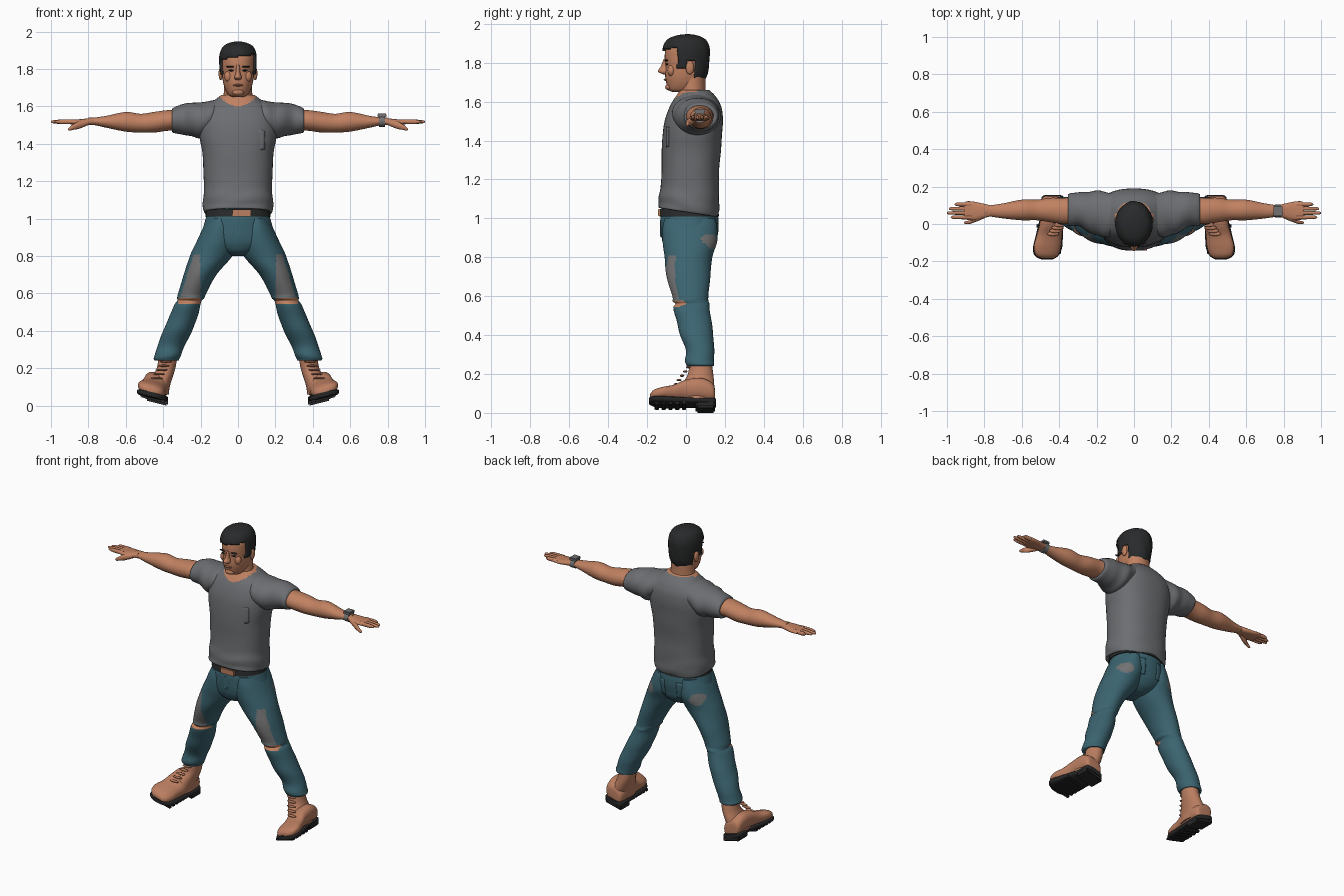
import bpy
import bmesh
import math
from mathutils import Vector

cube = bpy.data.objects.get("Cube")
if cube:
    bpy.data.objects.remove(cube, do_unlink=True)


def material(name, red, green, blue):
    mat = bpy.data.materials.new(name)
    mat.use_nodes = True
    color = (red, green, blue, 1)
    mat.diffuse_color = color
    mat.node_tree.nodes["Principled BSDF"].inputs["Base Color"].default_value = color
    return mat


SKIN = material("skin", .53, .22, .12)
LEATHER = material("tan leather", .5, .21, .12)
SHIRT = material("grey cotton", .15, .155, .165)
DENIM = material("blue denim", .045, .13, .165)
DARK = material("black hair", .022, .023, .024)
RUBBER = material("black rubber", .02, .02, .021)
WORN = material("worn denim", .17, .17, .175)
LIPS = material("lips", .4, .15, .09)


def finish(name, bm, mats, mirror=False, angle=50):
    """Turn a bmesh into a smooth shaded object, optionally mirrored over x."""
    bmesh.ops.recalc_face_normals(bm, faces=bm.faces)
    mesh = bpy.data.meshes.new(name)
    bm.to_mesh(mesh)
    bm.free()
    for mat in mats:
        mesh.materials.append(mat)
    mesh.polygons.foreach_set("use_smooth", [True] * len(mesh.polygons))
    mesh.set_sharp_from_angle(angle=math.radians(angle))
    obj = bpy.data.objects.new(name, mesh)
    bpy.context.collection.objects.link(obj)
    if mirror:
        obj.modifiers.new("Mirror", "MIRROR")
    return obj


def spline(rows, steps):
    """Catmull-Rom interpolation of the section rows."""
    for i in range(len(rows) - 1):
        quad = [rows[max(i - 1, 0)], rows[i], rows[i + 1], rows[min(i + 2, len(rows) - 1)]]
        for k in range(steps):
            t = k / steps
            yield [b + t / 2 * (c - a + t * (2*a - 5*b + 4*c - d + t * (3*(b - c) + d - a)))
                   for a, b, c, d in zip(*quad)]
    yield list(rows[-1])


def sym(*rows):
    """Rows given by a half width become rows centred on x."""
    return [(t, -half, half, low, high) for t, half, low, high in rows]


def loft(name, axis, rows, mats, mirror=False, sides=32, steps=5, power=1.0,
         ripple=None, warp=None, paint=None, keep=None, angle=50):
    """Skin oval sections (position, low, high, low, high) strung along an axis."""
    def curve(value):
        return math.copysign(abs(value) ** power, value)
    bm = bmesh.new()
    rings = []
    for t, a0, a1, b0, b1 in spline(rows, steps):
        ring = []
        for k in range(sides):
            turn = math.tau * k / sides
            grow = 1 + (ripple(t, turn) if ripple else 0)
            a = (a0 + a1) / 2 + (a1 - a0) / 2 * curve(math.cos(turn)) * grow
            b = (b0 + b1) / 2 + (b1 - b0) / 2 * curve(math.sin(turn)) * grow
            co = Vector({"X": (t, a, b), "Y": (a, t, b), "Z": (a, b, t)}[axis])
            if warp:
                warp(co)
            ring.append(bm.verts.new(co))
        rings.append(ring)
    for low, high in zip(rings, rings[1:]):
        for k in range(sides):
            j = (k + 1) % sides
            bm.faces.new((low[k], low[j], high[j], high[k]))
    bm.faces.new(rings[0])
    bm.faces.new(rings[-1])
    if keep:
        out = [f for f in bm.faces if not keep(f.calc_center_median())]
        bmesh.ops.delete(bm, geom=out, context="FACES")
    if paint:
        for f in bm.faces:
            f.material_index = paint(f.calc_center_median())
    return finish(name, bm, mats, mirror, angle)


def ball(name, loc, scale, mat, mirror=False):
    bm = bmesh.new()
    bmesh.ops.create_uvsphere(bm, u_segments=20, v_segments=12, radius=1)
    bmesh.ops.scale(bm, vec=scale, verts=bm.verts)
    bmesh.ops.translate(bm, vec=loc, verts=bm.verts)
    return finish(name, bm, [mat], mirror)


def box(name, loc, size, mat, mirror=False, warp=None):
    bm = bmesh.new()
    bmesh.ops.create_cube(bm, size=1)
    bmesh.ops.scale(bm, vec=size, verts=bm.verts)
    bmesh.ops.translate(bm, vec=loc, verts=bm.verts)
    bmesh.ops.bevel(bm, geom=bm.edges, offset=min(size) / 5, segments=2, affect="EDGES")
    if warp:
        for v in bm.verts:
            warp(v.co)
    return finish(name, bm, [mat], mirror)


def pocket(name, loc, width, height, target, mat, mirror=False):
    """A thin cloth plate wrapped onto a garment."""
    bm = bmesh.new()
    bmesh.ops.create_grid(bm, x_segments=8, y_segments=8, size=.5)
    for v in bm.verts:
        u, w = v.co.x, v.co.y
        drop = .15 * (.5 - abs(u)) if w < -.4 else 0
        v.co = Vector(loc) + Vector((u * width, 0, (w - drop) * height))
    obj = finish(name, bm, [mat])
    wrap = obj.modifiers.new("Wrap", "SHRINKWRAP")
    wrap.target, wrap.offset = target, .004
    obj.modifiers.new("Thickness", "SOLIDIFY").thickness = .006
    if mirror:
        obj.modifiers.new("Mirror", "MIRROR")


# Shirt body, with the scooped neck opening showing skin
def hem(co):
    if co.z < 1.2:
        co.z -= (1.2 - co.z) * (co.y - .02) * .9


def neck_hole(c):
    return int(c.y < .06 and c.z > 1.6 + 5 * c.x ** 2)


def shirt_folds(t, turn):
    return .012 * math.sin(60 * t + 3 * math.sin(2 * turn)) * max(0, 1.22 - t) * 5


shirt = loft("shirt_body", "Z", sym(
    (1.04, .16, -.11, .14), (1.03, .18, -.14, .16), (1.06, .187, -.14, .17),
    (1.1, .187, -.14, .17), (1.16, .182, -.13, .17), (1.25, .185, -.125, .17),
    (1.35, .19, -.125, .18), (1.43, .205, -.12, .185), (1.5, .21, -.11, .19),
    (1.56, .2, -.09, .185), (1.6, .17, -.07, .17), (1.63, .13, -.05, .15),
    (1.66, .09, -.03, .12)), [SHIRT, SKIN], sides=64, power=.85,
    ripple=shirt_folds, warp=hem, paint=neck_hole)
pocket("chest_pocket", (.1, -.1, 1.42), .1, .1, shirt, SHIRT)
loft("sleeve", "X", [
    (.08, -.03, .16, 1.5, 1.64), (.15, -.07, .17, 1.46, 1.63), (.2, -.06, .18, 1.43, 1.62),
    (.25, -.04, .17, 1.44, 1.62), (.3, -.01, .17, 1.45, 1.61), (.35, -.01, .16, 1.46, 1.59),
    (.35, .02, .14, 1.49, 1.56)], [SHIRT], True,
    ripple=lambda t, turn: .012 * math.sin(70 * t + 2 * math.cos(turn)))

# Arms and hands
loft("arm", "X", [
    (.3, .01, .15, 1.47, 1.58), (.37, 0, .14, 1.47, 1.58), (.45, .01, .14, 1.46, 1.57),
    (.52, .02, .13, 1.46, 1.56), (.6, .02, .13, 1.465, 1.57), (.7, .03, .11, 1.485, 1.55),
    (.77, .04, .1, 1.5, 1.54), (.8, .04, .1, 1.5, 1.54)], [SKIN], True)
loft("palm", "X", [
    (.77, .04, .1, 1.5, 1.54), (.81, .03, .11, 1.5, 1.535), (.86, .02, .12, 1.5, 1.53),
    (.9, .025, .12, 1.505, 1.53), (.91, .04, .1, 1.51, 1.525)], [SKIN], True, power=.8)
for i, (finger, tip) in enumerate(zip(("index", "middle", "ring", "little"), (.98, 1, .99, .96))):
    y = .036 + i * .023
    loft(finger + "_finger", "X", [
        (.87, y - .012, y + .012, 1.505, 1.53), (.94, y - .01, y + .01, 1.505, 1.53),
        (tip - .01, y - .008, y + .008, 1.51, 1.525), (tip, y - .002, y + .002, 1.515, 1.52)],
        [SKIN], True, sides=12)
loft("thumb", "X", [
    (.8, .03, .06, 1.5, 1.53), (.85, .01, .04, 1.48, 1.52), (.88, 0, .02, 1.475, 1.505),
    (.9, 0, .015, 1.47, 1.49), (.91, .005, .01, 1.475, 1.48)], [SKIN], True, sides=16)
loft("watch_band", "X", [(.755, .035, .105, 1.49, 1.55), (.785, .035, .105, 1.49, 1.55)],
     [WORN], steps=2)
box("watch_face", (.77, .07, 1.552), (.05, .055, .018), WORN)

# Neck and head
loft("neck", "Z", sym((1.56, .12, -.05, .13), (1.62, .088, -.045, .11),
     (1.66, .077, -.035, .1), (1.74, .075, -.03, .1)), [SKIN])
loft("head", "Z", sym(
    (1.65, .03, -.07, .03), (1.66, .05, -.09, .05), (1.69, .068, -.1, .08),
    (1.73, .08, -.107, .1), (1.78, .086, -.105, .11), (1.83, .088, -.11, .112),
    (1.88, .085, -.1, .1), (1.92, .05, -.06, .07), (1.93, .02, -.02, .03)), [SKIN], power=.92)
loft("nose", "Z", sym((1.74, .014, -.115, -.08), (1.755, .02, -.145, -.08),
     (1.78, .012, -.13, -.08), (1.82, .01, -.115, -.08)), [SKIN], sides=16)
ball("chin", (0, -.085, 1.675), (.032, .022, .018), SKIN)
ball("mouth", (0, -.105, 1.713), (.026, .01, .006), LIPS)
ball("eye", (.036, -.098, 1.792), (.014, .008, .005), DARK, True)
ball("eyebrow", (.04, -.101, 1.812), (.024, .009, .005), DARK, True)
ball("cheek", (.05, -.075, 1.76), (.024, .02, .03), SKIN, True)
ball("ear", (.092, .02, 1.775), (.012, .022, .035), SKIN, True)


# Hair shell, cut along the hairline
def hairline(c):
    if c.y < -.045:
        return c.z > 1.865 + .15 * c.x
    if c.y < 0:
        return c.z > 1.77
    return c.z > (1.805 if c.y < .045 else 1.71)


hair = loft("hair", "Z", sym(
    (1.7, .075, -.09, .09), (1.74, .088, -.1, .11), (1.78, .095, -.11, .118),
    (1.83, .1, -.115, .122), (1.88, .098, -.12, .12), (1.92, .08, -.095, .1),
    (1.94, .045, -.05, .06), (1.947, .01, 0, .02)), [DARK], sides=64, keep=hairline,
    ripple=lambda t, turn: .01 * math.sin(9 * turn + 40 * t))
hair.modifiers.new("Thickness", "SOLIDIFY").thickness = .02


# Jeans, with worn thighs, ripped knees and round seat patches
def worn(c):
    drop = .81 - c.z
    if c.y < .03 and 0 < drop < .225 and abs(c.x - .22 - drop * .15) < .016 + drop * .17:
        return 1
    if c.y < .01 and .545 < c.z < .578 and .2 < c.x < .32:
        return 2
    return int(c.y > .05 and math.hypot(c.x - .17, c.z - .88) < .038)


def denim_folds(t, turn):
    return .016 * math.sin(55 * t + 2 * math.sin(turn)) * min(1, max(0, .95 - t))


seat = loft("jeans_seat", "Z", sym(
    (1.06, .155, -.11, .15), (1.01, .17, -.13, .165), (.95, .187, -.13, .168),
    (.9, .2, -.125, .16), (.86, .18, -.115, .15), (.82, .1, -.09, .12),
    (.8, .04, -.04, .08)), [DENIM], sides=48)
leg = loft("jeans_leg", "Z", [
    (1, .03, .16, -.11, .15), (.95, .01, .187, -.12, .16), (.88, 0, .22, -.12, .16),
    (.8, .03, .257, -.11, .135), (.7, .115, .29, -.1, .125), (.6, .17, .32, -.07, .115),
    (.575, .18, .325, -.07, .115), (.56, .195, .325, -.055, .12), (.54, .2, .34, -.065, .12),
    (.48, .215, .365, -.05, .13), (.4, .245, .4, -.03, .14), (.32, .285, .43, 0, .145),
    (.27, .305, .445, -.005, .145), (.25, .315, .45, 0, .145), (.24, .32, .44, .01, .14),
    (.25, .34, .42, .03, .12)], [DENIM, WORN, SKIN], True, sides=80, steps=10,
    ripple=denim_folds, paint=worn)
pocket("back_pocket", (.1, .17, .92), .11, .11, seat, DENIM, True)
box("fly", (0, -.128, .95), (.02, .012, .09), DENIM)

# Belt and buckle
loft("belt", "Z", sym((1.01, .176, -.137, .171), (1.05, .168, -.132, .163)), [DARK], steps=2)
box("buckle", (.02, -.137, 1.03), (.1, .012, .036), LEATHER)


# Boots, rolled inward by the spread stance
def roll(co):
    co.z += (co.x - .45) * .25


loft("boot_shaft", "Z", [
    (.28, .32, .42, .02, .13), (.2, .335, .435, .01, .14), (.15, .35, .46, -.02, .145),
    (.1, .365, .49, -.05, .145), (.06, .37, .5, -.06, .145)], [LEATHER], True)
loft("boot_foot", "Y", [
    (.15, .41, .46, .07, .1), (.14, .38, .49, .05, .15), (.08, .37, .5, .05, .18),
    (0, .375, .505, .05, .17), (-.06, .385, .52, .05, .14), (-.12, .39, .535, .05, .125),
    (-.165, .405, .525, .05, .11), (-.185, .43, .495, .06, .09)], [LEATHER], True,
    power=.85, warp=roll)
loft("sole", "Y", [
    (.155, .4, .47, .04, .07), (.14, .375, .495, .04, .07), (.05, .375, .5, .04, .07),
    (-.06, .38, .525, .035, .07), (-.13, .385, .54, .035, .07), (-.17, .405, .53, .04, .07),
    (-.19, .435, .495, .045, .07)], [RUBBER], True, power=.5, warp=roll)
box("heel", (.435, .1, .037), (.12, .1, .04), RUBBER, True, roll)
for i in range(5):
    box("tread", (.455, -.15 + i * .035, .036), (.13, .022, .016), RUBBER, True, roll)
for i in range(5):
    ball("lace", (.385 + i * .012, .012 - i * .016, .235 - i * .022), (.032, .012, .006),
         LEATHER, True)
